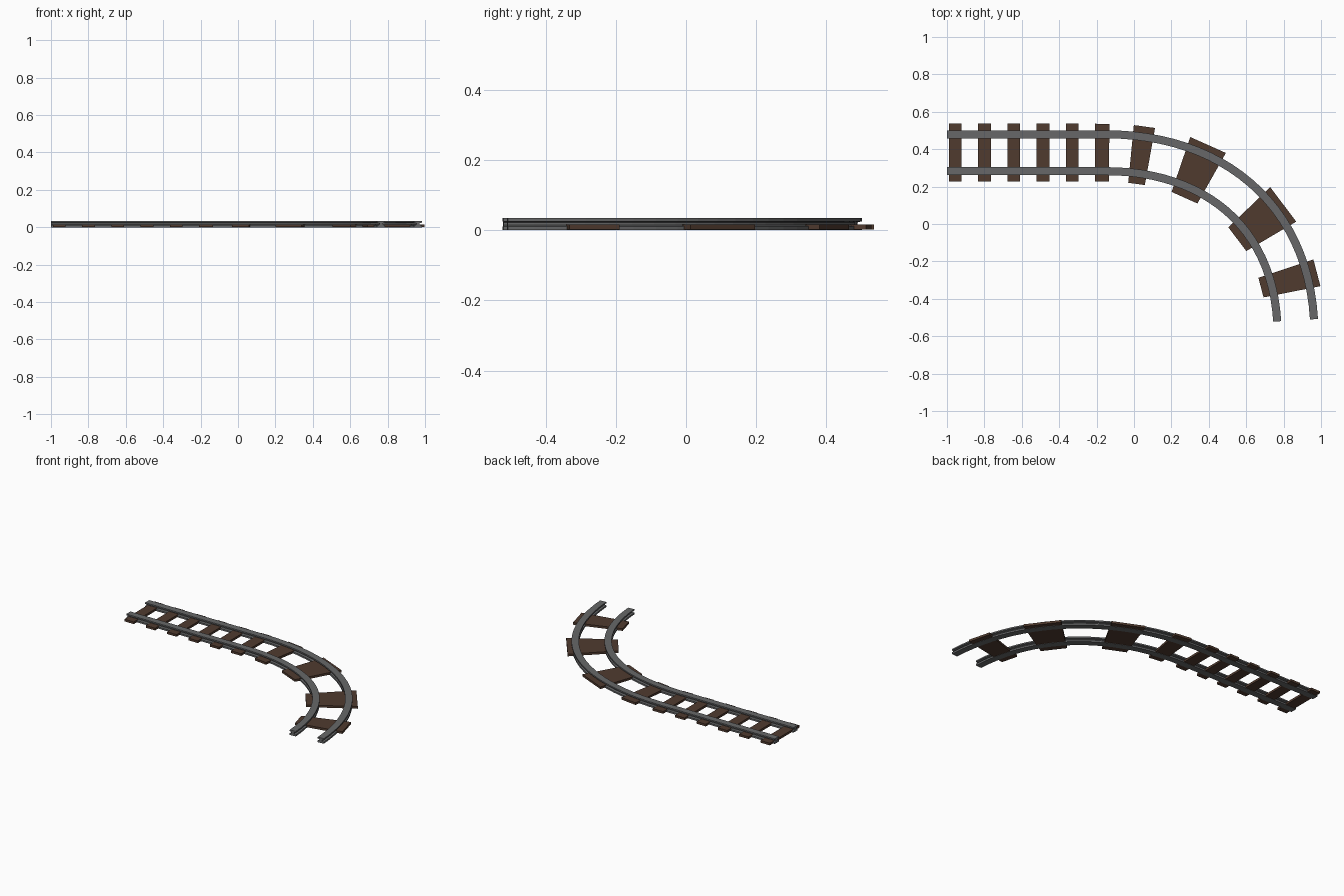
import bpy, bmesh
from mathutils import Vector

if "Cube" in bpy.data.objects:
    bpy.data.objects.remove(bpy.data.objects["Cube"])


def material(name, rgb):
    m = bpy.data.materials.new(name)
    m.diffuse_color = (*rgb, 1)
    m.use_nodes = True
    m.node_tree.nodes["Principled BSDF"].inputs["Base Color"].default_value = m.diffuse_color
    return m


STEEL = material("steel grey", (0.135, 0.137, 0.14))
WOOD = material("dark brown wood", (0.08, 0.043, 0.028))

# Track centreline: a straight run, then a bezier bend
P = [Vector(p) for p in ((-0.15, 0.381), (0.42, 0.381), (0.83, 0.05), (0.864, -0.515))]


def frame(t):
    """Point and outward normal on the bend; negative t runs back along the straight."""
    if t <= 0:
        return P[0] + Vector((t, 0)), Vector((0, 1)), 1.0
    u = 1 - t
    pos = u**3 * P[0] + 3 * u * u * t * P[1] + 3 * u * t * t * P[2] + t**3 * P[3]
    tan = 3 * u * u * (P[1] - P[0]) + 6 * u * t * (P[2] - P[1]) + 3 * t * t * (P[3] - P[2])
    n = Vector((-tan.y, tan.x)).normalized()
    return pos, n, tan.length


def sweep(name, profile, stations, mat):
    """Sweep a closed (offset, z) profile along the centreline stations."""
    bm = bmesh.new()
    rings = []
    for t in stations:
        pos, n, _ = frame(t)
        rings.append([bm.verts.new((*(pos + n * o), z)) for o, z in profile])
    k = len(profile)
    for a, b in zip(rings, rings[1:]):
        for i in range(k):
            j = (i + 1) % k
            bm.faces.new((a[i], a[j], b[j], b[i]))
    bm.faces.new(rings[0])
    bm.faces.new(rings[-1])
    bmesh.ops.recalc_face_normals(bm, faces=bm.faces)
    me = bpy.data.meshes.new(name)
    bm.to_mesh(me)
    bm.free()
    me.materials.append(mat)
    ob = bpy.data.objects.new(name, me)
    bpy.context.collection.objects.link(ob)
    return ob


# Rails: I-shaped section with foot, web and head
half = [(0.0215, 0.0), (0.0215, 0.011), (0.009, 0.014),
        (0.009, 0.022), (0.0215, 0.025), (0.0215, 0.034)]
section = half + [(-o, z) for o, z in reversed(half)]
stations = [-0.85] + [i / 24 for i in range(25)]
for name, off in (("outer_rail", 0.0985), ("inner_rail", -0.0985)):
    sweep(name, [(o + off, z) for o, z in section], stations, STEEL)

# Sleepers: evenly spaced on the straight, stretched into wedges on the bend
board = [(-0.155, 0.0015), (0.155, 0.0015), (0.155, 0.016), (-0.155, 0.016)]
ties = [(-0.805 + 0.1562 * i, 0.068) for i in range(6)]
ties += [(0.112, 0.102), (0.316, 0.18), (0.626, 0.195), (0.865, 0.128)]
for i, (t, width) in enumerate(ties):
    dt = width / 2 / frame(t)[2]
    sweep(f"sleeper_{i + 1}", board, [t - dt, t + dt], WOOD)
